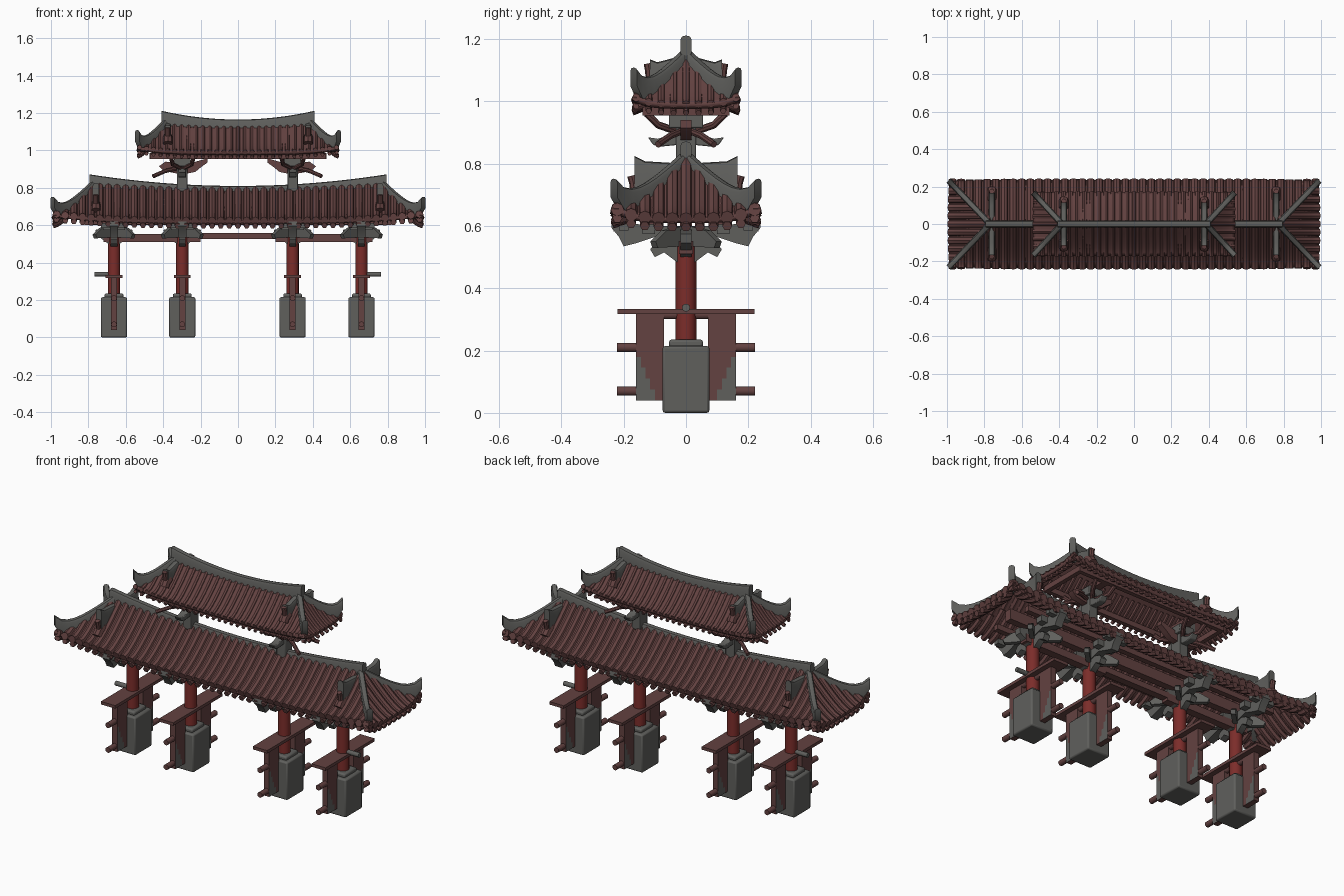
import bpy, bmesh, math
from mathutils import Vector

if "Cube" in bpy.data.objects:
    bpy.data.objects.remove(bpy.data.objects["Cube"])

def material(name, col):
    m = bpy.data.materials.new(name)
    m.diffuse_color = (*col, 1)
    m.use_nodes = True
    m.node_tree.nodes["Principled BSDF"].inputs["Base Color"].default_value = m.diffuse_color
    return m

GREY = material("stone_grey", (0.115, 0.115, 0.108))
BROWN = material("tile_brown", (0.125, 0.054, 0.052))
RED = material("post_red", (0.20, 0.026, 0.023))

def finish(name, bm, mat, solid=0, bevel=0):
    bmesh.ops.remove_doubles(bm, verts=bm.verts, dist=1e-5)
    bmesh.ops.recalc_face_normals(bm, faces=bm.faces)
    me = bpy.data.meshes.new(name)
    bm.to_mesh(me)
    bm.free()
    ob = bpy.data.objects.new(name, me)
    bpy.context.collection.objects.link(ob)
    me.materials.append(mat)
    if solid:
        m = ob.modifiers.new("thick", 'SOLIDIFY')
        m.thickness, m.offset = solid, 0
    if bevel:
        m = ob.modifiers.new("bevel", 'BEVEL')
        m.width, m.segments = bevel, 2
    return ob

def skin(bm, rings):
    """Join closed rings of points into a capped solid."""
    vs = [[bm.verts.new(p) for p in r] for r in rings]
    n = len(vs[0])
    for a, b in zip(vs, vs[1:]):
        for i in range(n):
            bm.faces.new((a[i], a[(i + 1) % n], b[(i + 1) % n], b[i]))
    bm.faces.new(vs[0][::-1])
    bm.faces.new(vs[-1])

def tube(bm, pts, r, n=8):
    pts = [Vector(p) for p in pts]
    rings = []
    for i, p in enumerate(pts):
        d = (pts[min(i + 1, len(pts) - 1)] - pts[max(i - 1, 0)]).normalized()
        ref = Vector((1, 0, 0)) if abs(d.z) > 0.9 else Vector((0, 0, 1))
        s = d.cross(ref).normalized()
        u = s.cross(d)
        rings.append([p + r * (math.cos(a) * s + math.sin(a) * u)
                      for a in (2 * math.pi * k / n for k in range(n))])
    skin(bm, rings)

def blade(bm, pts, th):
    """Upright ridge with rounded crest; pts are (x, y, z_bottom, z_top)."""
    d = Vector((pts[-1][0] - pts[0][0], pts[-1][1] - pts[0][1], 0)).normalized()
    s = Vector((-d.y, d.x, 0)) * th / 2
    rings = []
    for x, y, b, t in pts:
        rings.append([Vector((x, y, z)) + s * k for k, z in (
            (-1, b), (1, b), (1, t - th * .4), (.7, t - th * .1), (0, t),
            (-.7, t - th * .1), (-1, t - th * .4))])
    skin(bm, rings)

def plate(bm, outline, th, x, y, angle):
    """Flat shape in (u, z), u pointing along angle, extruded by th."""
    a = math.radians(angle)
    u, s = Vector((math.cos(a), math.sin(a), 0)), Vector((-math.sin(a), math.cos(a), 0))
    skin(bm, [[Vector((x, y, z)) + u * k + s * th * o for k, z in outline] for o in (-.5, .5)])

def box(bm, x0, x1, y0, y1, z0, z1):
    skin(bm, [[(x0, y0, z), (x1, y0, z), (x1, y1, z), (x0, y1, z)] for z in (z0, z1)])

def sym(half):
    """Mirror a half outline given from the bottom to the top."""
    return half + [(-u, z) for u, z in reversed(half)]

def roof(name, xr, L, W, ze, zr, sag, lift, step, r, ridge, chui):
    def t_of(x, y):
        return max(abs(y) / W, (abs(x) - xr) / (L - xr), 0)

    def h(x, y):
        t = t_of(x, y)
        return (ze + (zr - ze) * max(1 - t, 0) ** 1.3 + sag * max(1 - t, 0) * min(abs(x) / xr, 1) ** 2
                + lift * min(abs(x / L * y / W), 1) ** 4)

    # roof skin: four slopes
    bm = bmesh.new()
    N, M = 24, 8
    def patch(f):
        g = [[bm.verts.new(f(i / N * 2 - 1, j / M)) for i in range(N + 1)] for j in range(M + 1)]
        for j in range(M):
            for i in range(N):
                q = (g[j][i], g[j][i + 1], g[j + 1][i + 1], g[j + 1][i])
                if len({tuple(v.co) for v in q}) > 2:
                    bm.faces.new(q)
    for s in (-1, 1):
        def slope(u, t):
            x, y = u * (xr + (L - xr) * t), s * W * t
            return (x, y, h(x, y))
        def end(u, t):
            x, y = s * (xr + (L - xr) * t), u * W * t
            return (x, y, h(x, y))
        patch(slope)
        patch(end)
    finish(name + "_skin", bm, BROWN, solid=0.02)

    # rows of round tiles above and rafters below
    tiles, rafters = bmesh.new(), bmesh.new()
    def row(f, t0):
        ts = [t0 + (1.02 - t0) * k / 7 for k in range(8)]
        top = [(*f(t), h(*f(t)) + 0.006) for t in ts]
        tube(tiles, top, r)
        low = [(*f(t), h(*f(t)) - 0.022) for t in ts[2:]]
        tube(rafters, [p for p in low], r * .75, 6)
    n = int(L / step)
    for i in range(-n, n + 1):
        x = i * L * .985 / n
        for s in (-1, 1):
            row(lambda t: (x, s * W * t), min(max(0, (abs(x) - xr) / (L - xr)), .93))
    n = int(W / step)
    for i in range(-n, n + 1):
        y = i * W * .95 / n
        for s in (-1, 1):
            row(lambda t: (s * (xr + (L - xr) * t), y), min(abs(y) / W, .93))
    finish(name + "_tiles", tiles, BROWN)
    finish(name + "_rafters", rafters, BROWN)

    # main ridge, sagging in the middle, with upturned ends
    bm = bmesh.new()
    zmid, zend = ridge
    xe = xr + .025
    pts = []
    for k in range(-12, 13):
        x = k / 12 * xe
        pts.append((x, 0, h(min(abs(x), xr), 0) - .03, zmid + (zend - zmid) * (abs(k) / 12) ** 2))
    blade(bm, pts, .036)
    # hip ridges and descending ridges
    cy, ctop0, ctop1 = chui
    for sx in (-1, 1):
        for sy in (-1, 1):
            pts = []
            for k in range(10):
                s = k / 9 * 1.03
                x, y = sx * (xr + (L - xr) * s), sy * W * s * .97
                z = h(x, y)
                pts.append((x, y, z - .02 + .05 * max(s - .85, 0) / .15, z + .035 + .03 * s + .028 * s ** 6))
            blade(bm, pts, .032)
            xc = sx * (xr - .01)
            pts = [(xc, sy * cy * k / 5, h(xc, sy * cy * k / 5) - .01,
                    ctop0 + (ctop1 - ctop0) * k / 5 + (.015 if k == 5 else 0)) for k in range(6)]
            blade(bm, pts, .036)
    finish(name + "_ridges", bm, GREY)

    # rounded ornaments at the feet of the descending ridges
    bm = bmesh.new()
    for sx in (-1, 1):
        for sy in (-1, 1):
            x, y = sx * (xr - .01), sy * cy
            z = h(x, y)
            tube(bm, [(x, y * .75, z + .05), (x, y, z + .035), (x, y * 1.1, z + .015)], .026)
            tube(bm, [(x, y, z + .03), (x, y * 1.02, z + .075), (x, y * 1.06, z + .10)], .014)
    finish(name + "_ornaments", bm, BROWN)

roof("lower_roof", .77, .985, .232, .618, .785, .025, .035, .046, .021, (.81, .872), (.165, .80, .81))
roof("upper_roof", .385, .535, .168, .985, 1.125, .015, .025, .037, .013, (1.165, 1.212), (.115, 1.15, 1.12))

# horizontal beams
bm = bmesh.new()
for s in (-1, 1):
    box(bm, min(s * .20, s * .72), max(s * .20, s * .72), -.022, .022, .51, .552)
    box(bm, -.80, .80, s * .12 - .015, s * .12 + .015, .605, .635)
box(bm, -.21, .21, -.02, .02, .525, .558)
box(bm, -.82, .82, -.02, .02, .60, .66)
finish("lower_beams", bm, BROWN)

# frame below the upper roof
bm = bmesh.new()
for s in (-1, 1):
    box(bm, -.47, .47, s * .128 - .012, s * .128 + .012, .955, .985)
    box(bm, s * .46 - .012, s * .46 + .012, -.13, .13, .955, .985)
    box(bm, s * .29 - .02, s * .29 + .02, -.13, .13, .955, .985)
finish("upper_frame", bm, BROWN)

for n, px in enumerate((-.663, -.298, .292, .66)):
    sx = 1 if px > 0 else -1
    outer = abs(px) > .5
    tag = f"_{n + 1}"
    # stone base
    bm = bmesh.new()
    box(bm, px - .07, px + .07, -.075, .075, 0, .215)
    box(bm, px - .05, px + .05, -.055, .055, .21, .235)
    finish("stone_base" + tag, bm, GREY, bevel=.008)
    # red post
    bm = bmesh.new()
    tube(bm, [(px, 0, .2), (px, 0, .56)], .033, 16)
    finish("post" + tag, bm, RED)
    # side panels: brown with grey lower outer corners
    bm = bmesh.new()
    for s in (-1, 1):
        for i in range(6):
            for j in range(8):
                y = s * (.07 + i * .015)
                y2 = s * (.07 + (i + 1) * .015)
                z = .04 + j * .035
                box(bm, px - .016, px + .016, min(y, y2), max(y, y2), z, z + .035)
    ob = finish("side_panels" + tag, bm, BROWN)
    ob.data.materials.append(GREY)
    for p in ob.data.polygons:
        c = p.center
        p.material_index = int(abs(p.normal.x) > .5 and c.z < .04 + (abs(c.y) - .10) * 2.4)
    # cap board and cross rods
    bm = bmesh.new()
    box(bm, px - .045, px + .045, -.22, .22, .317, .334)
    for s in (-1, 1):
        for z in (.07, .21):
            tube(bm, [(px, s * .07, z), (px, s * .222, z)], .0155, 10)
    tube(bm, [(px, -.10, .315), (px, .10, .315)], .015, 10)
    finish("cap_board_and_rods" + tag, bm, BROWN)
    if outer:
        bm = bmesh.new()
        tube(bm, [(px - sx * .03, 0, .338), (px + sx * .105, 0, .338)], .013, 10)
        finish("end_rod" + tag, bm, GREY)

    # eave brackets: stacked crossed arms
    bm = bmesh.new()
    wide = sym([(.03, .545), (.10, .565), (.16, .545), (.20, .535), (.215, .565), (.24, .595), (.235, .62), (.12, .60), (.05, .60)])
    short = sym([(.03, .485), (.07, .515), (.10, .50), (.115, .525), (.10, .545), (.05, .56)])
    diag = sym([(.02, .535), (.14, .53), (.15, .55), (.10, .585), (.03, .60)])
    cross = sym([(.03, .50), (.07, .53), (.095, .545), (.10, .575), (.03, .59)])
    plate(bm, wide, .045, px, 0, 90)
    plate(bm, short, .035, px, 0, 90)
    plate(bm, cross, .035, px, 0, 0)
    for a in (45, 135):
        plate(bm, diag, .025, px, 0, a)
    for s in (-1, 1):
        box(bm, px - .06, px + .06, s * .12 - .02, s * .12 + .02, .575, .61)
        box(bm, px - .07, px + .07, s * .20 - .015, s * .20 + .015, .585, .612)
    finish("eave_brackets" + tag, bm, GREY)

    if outer:
        continue
    # upper supports
    bm = bmesh.new()
    box(bm, px - .028, px + .028, -.032, .032, .78, .95)
    box(bm, px - .045, px + .045, -.055, .055, .915, .96)
    plate(bm, sym([(.03, .86), (.08, .855), (.105, .86), (.122, .885), (.09, .88), (.06, .89), (.03, .91)]), .04, px, 0, 90)
    finish("upper_support" + tag, bm, GREY, bevel=.004)
    bm = bmesh.new()
    k = -sx
    plate(bm, [(k * .02, .875), (k * .07, .885), (k * .10, .91), (k * .135, .935), (k * .135, .957),
               (k * .09, .945), (k * .02, .925)], .035, px, 0, 0)
    plate(bm, [(-k * .02, .875), (-k * .10, .89), (-k * .125, .915), (-k * .09, .94), (-k * .02, .93)], .035, px, 0, 0)
    for s in (-1, 1):
        tube(bm, [(px, 0, .91), (px + sx * .09, s * .05, .89), (px + sx * .155, s * .09, .862)], .011)
        tube(bm, [(px, s * .02, .90), (px - sx * .05, s * .09, .925), (px - sx * .06, s * .125, .96)], .012)
        tube(bm, [(px, s * .02, .90), (px + sx * .05, s * .09, .925), (px + sx * .06, s * .125, .96)], .012)
    finish("upper_bracket_arms" + tag, bm, BROWN)

# smooth shading with sharp edges kept
for ob in bpy.context.scene.objects:
    ob.select_set(True)
    bpy.context.view_layer.objects.active = ob
bpy.ops.object.shade_smooth_by_angle(angle=math.radians(40))
